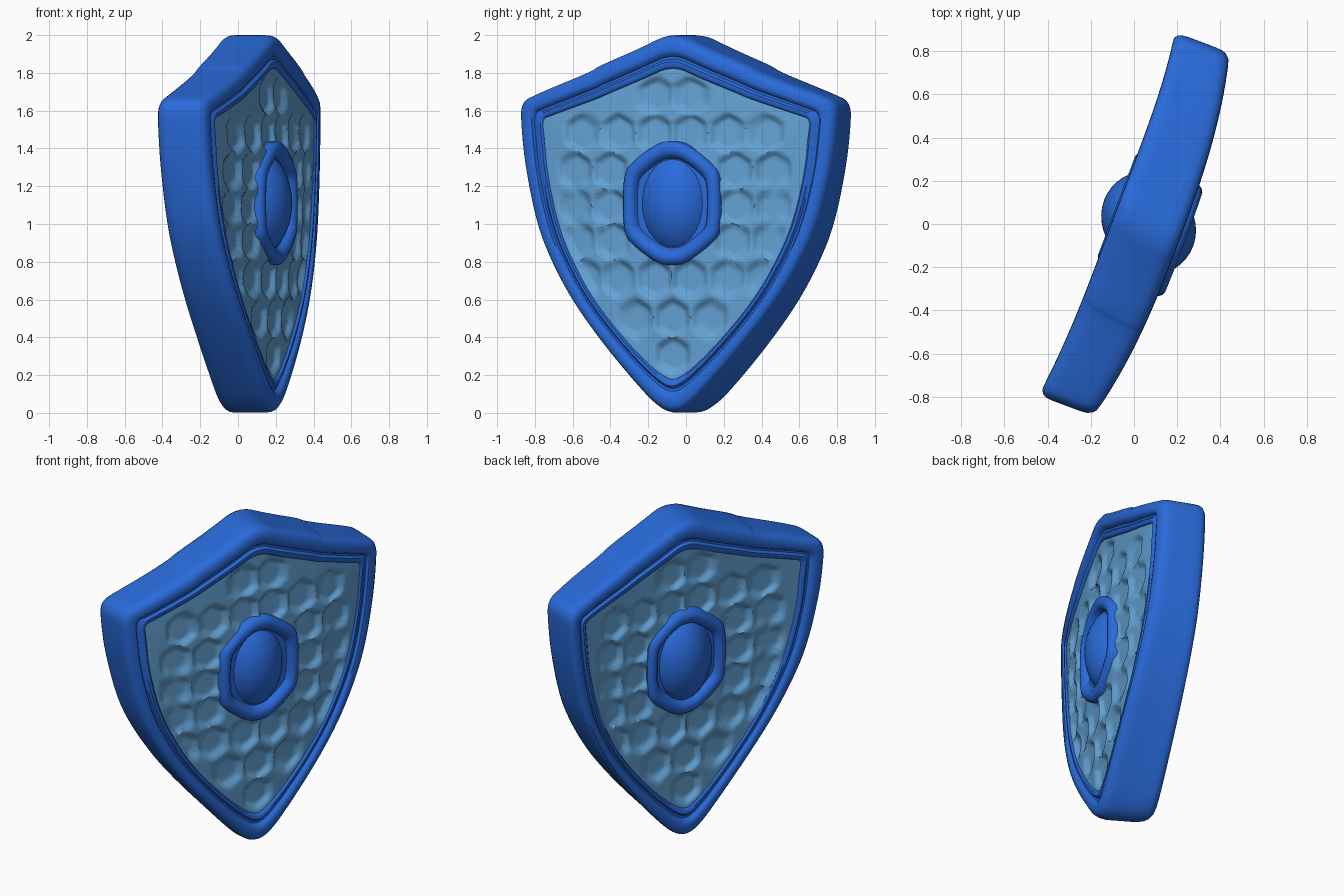
import bpy
import bmesh
from math import hypot
from mathutils import Vector

default_cube = bpy.data.objects.get("Cube")
if default_cube:
    bpy.data.objects.remove(default_cube)

# Shield axes: across its width, and out of its front face
ACROSS = Vector((0.351, 0.936, 0))
OUTWARD = Vector((0.936, -0.351, 0))
CENTRE_Z = 1.11


def place(across, out, height):
    """Turn shield coordinates into world ones: bowed, thickest mid-width,
    with the middle of the back set a little to one side."""
    reach = abs(across / 0.9)
    middle = 1 - reach ** 2
    depth = out * (1 + 0.2 * middle) + 0.062 * (1 - reach ** 3)
    lean = 0.055 * middle * min(1, max(0, -out / 0.12))
    return (ACROSS * (across + lean) + OUTWARD * depth
            + Vector((0, 0, height)))


def make_material(name, colour):
    mat = bpy.data.materials.new(name)
    mat.use_nodes = True
    mat.diffuse_color = (*colour, 1)
    bsdf = next(n for n in mat.node_tree.nodes if n.type == "BSDF_PRINCIPLED")
    bsdf.inputs["Base Color"].default_value = (*colour, 1)
    bsdf.inputs["Roughness"].default_value = 0.6
    return mat


def mirror(half):
    """Close a half outline that starts and ends on the centre line."""
    return half + [(-u, z) for u, z in reversed(half[1:-1])]


def round_off(points, passes):
    """Corner cutting for a soft outline."""
    for _ in range(passes):
        cut = []
        for (a, b), (c, d) in zip(points, points[1:] + points[:1]):
            cut.append((a * 0.75 + c * 0.25, b * 0.75 + d * 0.25))
            cut.append((a * 0.25 + c * 0.75, b * 0.25 + d * 0.75))
        points = cut
    return points


def finish(name, bm, mat, angle):
    bmesh.ops.recalc_face_normals(bm, faces=bm.faces)
    mesh = bpy.data.meshes.new(name)
    bm.to_mesh(mesh)
    bm.free()
    mesh.materials.append(mat)
    obj = bpy.data.objects.new(name, mesh)
    bpy.context.collection.objects.link(obj)
    bpy.ops.object.select_all(action="DESELECT")
    obj.select_set(True)
    bpy.context.view_layer.objects.active = obj
    bpy.ops.object.shade_smooth_by_angle(angle=angle)


def loft(name, loops, mat, cyclic=False, angle=0.8):
    """Skin a row of closed loops; cap the ends or join them up."""
    bm = bmesh.new()
    rows = [[bm.verts.new(place(*p)) for p in loop] for loop in loops]
    count = len(rows[0])
    pairs = list(zip(rows, rows[1:]))
    if cyclic:
        pairs.append((rows[-1], rows[0]))
    else:
        bm.faces.new(rows[0])
        bm.faces.new(rows[-1])
    for a, b in pairs:
        for i in range(count):
            j = (i + 1) % count
            bm.faces.new((a[i], a[j], b[j], b[i]))
    finish(name, bm, mat, angle)


royal_blue = make_material("royal blue", (0.022, 0.145, 0.7))
pale_blue = make_material("pale blue", (0.125, 0.36, 0.66))

# Matching outlines: outside of the frame and edge of the panel
outer = round_off(mirror([
    (0, 2.023), (0.2, 1.93), (0.44, 1.835), (0.47, 1.81), (0.8, 1.69),
    (0.9, 1.645), (0.895, 1.5), (0.87, 1.3), (0.8, 1.0), (0.71, 0.8),
    (0.59, 0.6), (0.435, 0.4), (0.25, 0.19), (0.1, 0.035), (0, -0.01)]), 3)
inner = round_off(mirror([
    (0, 1.84), (0.16, 1.77), (0.38, 1.685), (0.41, 1.67), (0.7, 1.575),
    (0.76, 1.555), (0.745, 1.46), (0.73, 1.28), (0.665, 1.0), (0.575, 0.8),
    (0.455, 0.6), (0.285, 0.4), (0.13, 0.25), (0.045, 0.19), (0, 0.175)]), 3)

# Frame: rounded rim, groove and inner lip, the same front and back
section = [(1.02, 0.08), (1.0, 0.116), (0.92, 0.126), (0.8, 0.126),
           (0.72, 0.113), (0.64, 0.113), (0.56, 0.13), (0.45, 0.135),
           (0.2, 0.133), (0.08, 0.119), (0.02, 0.1), (0, 0.07)]
section += [(t, -out) for t, out in reversed(section)]
loft("frame", [[(a + (c - a) * t, out, b + (d - b) * t)
                for (a, b), (c, d) in zip(outer, inner)]
               for t, out in section], royal_blue, cyclic=True)

# Panel: sheet with rows of hexagonal hollows and a seat for the boss
hollow_rows = {1.68: [0.1], 1.48: [0.1, 0.31, 0.52], 1.28: [0.35, 0.56],
               1.09: [0.36, 0.56], 0.91: [0.34, 0.54],
               0.71: [0.1, 0.31, 0.5], 0.5: [0, 0.21], 0.3: [0]}
hollows = [(u * side, z) for z, row in hollow_rows.items()
           for u in row for side in (-1, 1)]


def hollow_depth(u, z):
    if hypot(u / 0.23, (z - CENTRE_Z) / 0.28) < 1:
        return 0.045
    nearest = 1
    for cu, cz in hollows:
        du, dz = abs(u - cu), abs(z - cz)
        hexagon = max(du, du * 0.5 + dz * 0.866)
        nearest = min(nearest, hexagon * 0.65 + hypot(du, dz) * 0.35)
    wall = min(1, max(0, (0.108 - nearest) / 0.04))
    return 0.024 * wall * wall * (3 - 2 * wall)


RINGS = 64
front_loops, back_loops = [], []
for ring in range(1, RINGS + 1):
    s = ring / RINGS
    edge_fade = min(1, (1 - s) / 0.06)
    front, back = [], []
    for u, z in inner:
        pu, pz = u * s, CENTRE_Z + (z - CENTRE_Z) * s
        out = 0.115 - hollow_depth(pu, pz) * edge_fade
        front.append((pu, out + 0.018 * (1 - s * s), pz))
        back.append((pu, -out, pz))
    front_loops.append(front)
    back_loops.insert(0, back)
loft("honeycomb_panel", front_loops + back_loops, pale_blue, angle=1.0)

# Boss rings: a rounded hexagonal collar with a floor, on each face
hexagon = round_off(mirror([
    (0, 0.33), (0.08, 0.32), (0.235, 0.21), (0.275, 0.14), (0.275, -0.14),
    (0.235, -0.21), (0.08, -0.32), (0, -0.33)]), 2)
collar = [(1, 0.08), (1, 0.137), (0.96, 0.152), (0.89, 0.16), (0.81, 0.157),
          (0.75, 0.142), (0.72, 0.125), (0.5, 0.125), (0.5, 0.08)]
for side, lift, name in ((1, -0.004, "front_boss_ring"),
                         (-1, -0.02, "back_boss_ring")):
    loft(name, [[(u * s, (out + lift) * side, CENTRE_Z + z * s)
                 for u, z in hexagon] for s, out in collar],
         royal_blue, cyclic=True)

# Boss dome: one egg-shaped core showing through both rings
bm = bmesh.new()
bmesh.ops.create_uvsphere(bm, u_segments=40, v_segments=24, radius=1)
for v in bm.verts:
    v.co = place(v.co.x * 0.22, v.co.y * 0.192, CENTRE_Z + v.co.z * 0.3)
finish("boss_dome", bm, royal_blue, 0.8)
